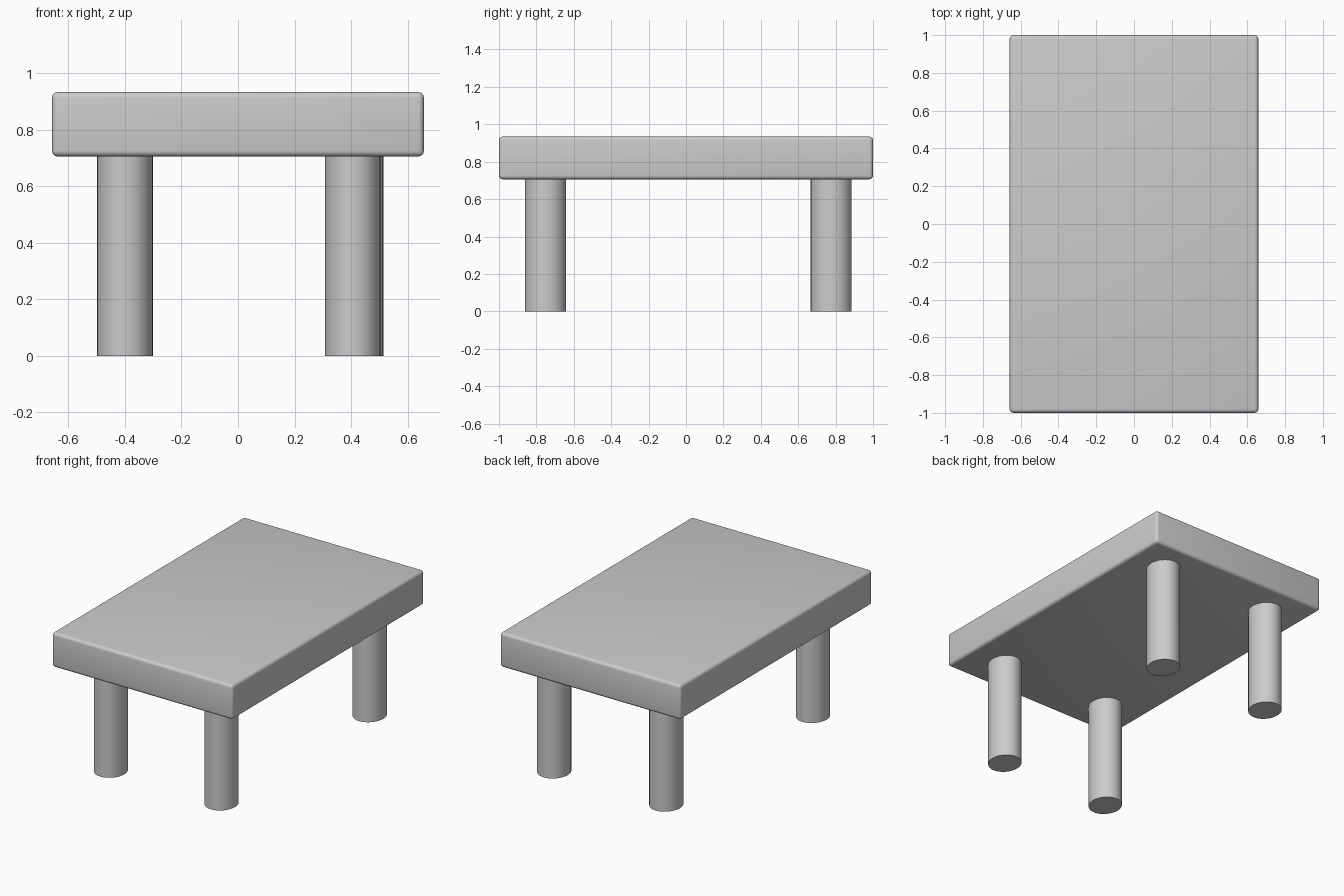
import bpy

if "Cube" in bpy.data.objects:
    bpy.data.objects.remove(bpy.data.objects["Cube"])


def smooth(obj, angle=0.6):
    bpy.ops.object.select_all(action='DESELECT')
    obj.select_set(True)
    bpy.context.view_layer.objects.active = obj
    bpy.ops.object.shade_smooth_by_angle(angle=angle)


# Thick slab top with softly rounded edges
bpy.ops.mesh.primitive_cube_add(size=1, location=(0, 0, 0.82))
top = bpy.context.object
top.name = "table_top"
top.scale = (1.316, 2.0, 0.228)
bpy.ops.object.transform_apply(location=False, rotation=False, scale=True)
bevel = top.modifiers.new("rounded_edges", 'BEVEL')
bevel.width = 0.02
bevel.segments = 4
bpy.ops.object.modifier_apply(modifier=bevel.name)
smooth(top)

# Four slightly oval legs, a little unevenly placed
LEG_HEIGHT = 0.71
legs = {
    "front_left_leg": (-0.40, -0.751),
    "front_right_leg": (0.406, -0.751),
    "back_left_leg": (-0.40, 0.776),
    "back_right_leg": (0.416, 0.776),
}
for name, (x, y) in legs.items():
    bpy.ops.mesh.primitive_cylinder_add(vertices=32, radius=1, depth=LEG_HEIGHT,
                                        location=(x, y, LEG_HEIGHT / 2))
    leg = bpy.context.object
    leg.name = name
    leg.scale = (0.0985, 0.1095, 1)
    bpy.ops.object.transform_apply(location=False, rotation=False, scale=True)
    smooth(leg)
